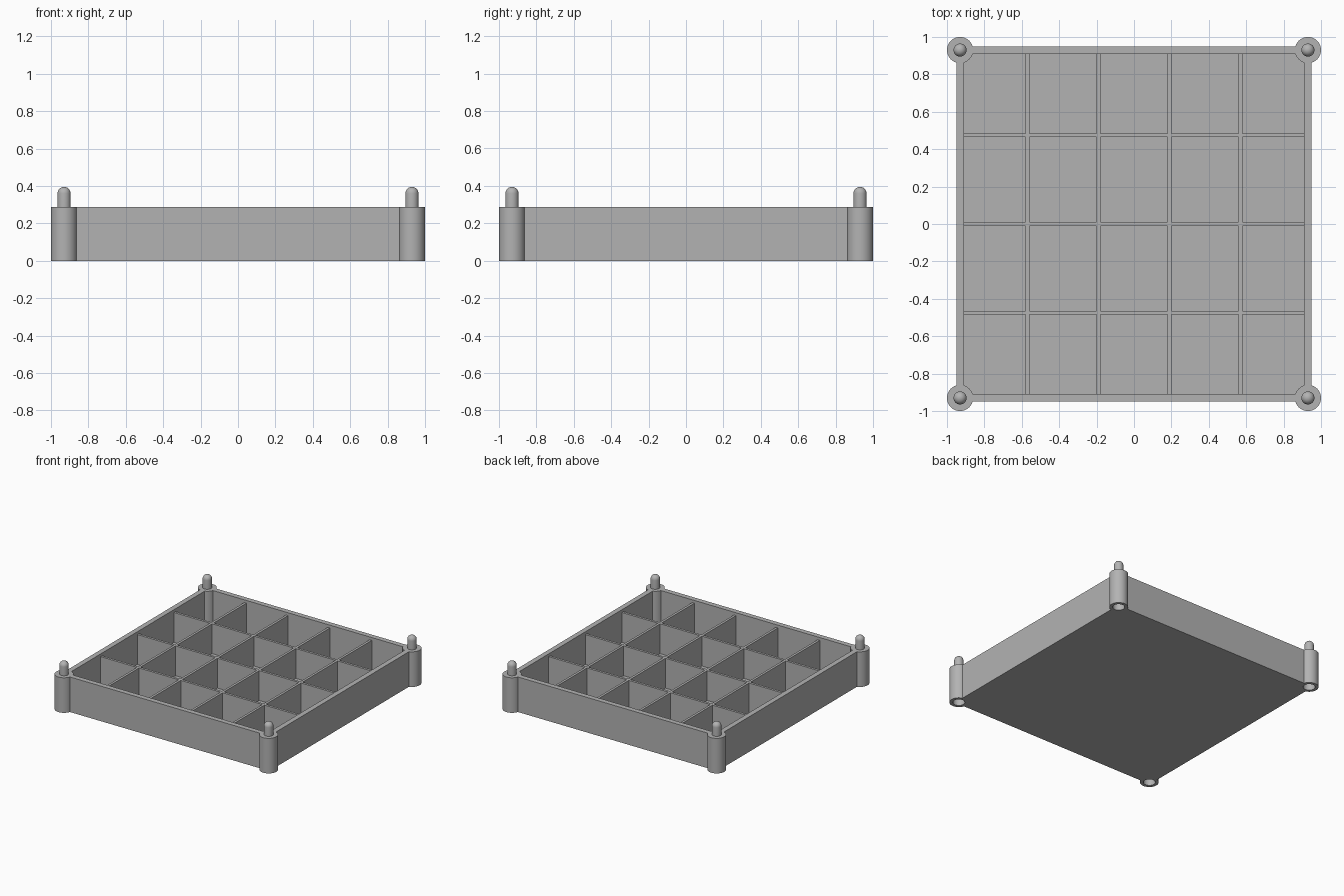
import bpy, bmesh, math
from mathutils import Matrix

if "Cube" in bpy.data.objects:
    bpy.data.objects.remove(bpy.data.objects["Cube"], do_unlink=True)

HALF, INNER = 0.95, 0.908       # tray outside and inside half widths
TOP, FLOOR = 0.288, 0.02        # rim height and floor thickness
DIVIDER_TOP = 0.265
POST = 0.93                     # corner post centre
CORNERS = [(sx * POST, sy * POST) for sx in (-1, 1) for sy in (-1, 1)]

grey = bpy.data.materials.new("grey plastic")
grey.use_nodes = True
colour = (0.45, 0.45, 0.45, 1)
grey.diffuse_color = colour
grey.node_tree.nodes["Principled BSDF"].inputs["Base Color"].default_value = colour


def finish(name, bm):
    """Turn a bmesh into a named grey object."""
    bmesh.ops.recalc_face_normals(bm, faces=bm.faces)
    mesh = bpy.data.meshes.new(name)
    bm.to_mesh(mesh)
    bm.free()
    mesh.materials.append(grey)
    obj = bpy.data.objects.new(name, mesh)
    bpy.context.collection.objects.link(obj)
    return obj


def box(name, hx, hy, z0, z1, x=0, y=0):
    bm = bmesh.new()
    place = Matrix.Translation((x, y, (z0 + z1) / 2)) @ Matrix.Diagonal((2 * hx, 2 * hy, z1 - z0, 1))
    bmesh.ops.create_cube(bm, size=1, matrix=place)
    return finish(name, bm)


def corner_cylinders(name, radius, z0, z1):
    bm = bmesh.new()
    for x, y in CORNERS:
        bmesh.ops.create_cone(bm, cap_ends=True, segments=48, radius1=radius, radius2=radius,
                              depth=z1 - z0, matrix=Matrix.Translation((x, y, (z0 + z1) / 2)))
    return finish(name, bm)


def boolean(target, helper, operation):
    mod = target.modifiers.new(helper.name, "BOOLEAN")
    mod.operation, mod.solver, mod.object = operation, "EXACT", helper
    helper.hide_render = True
    helper.hide_set(True)


def smooth(obj):
    bpy.ops.object.select_all(action="DESELECT")
    obj.select_set(True)
    bpy.context.view_layer.objects.active = obj
    bpy.ops.object.shade_smooth_by_angle(angle=math.radians(35))


# Tray with four corner posts, each with a socket underneath
tray = box("tray", HALF, HALF, 0, TOP)
boolean(tray, box("cavity_cutter", INNER, INNER, FLOOR, TOP + 0.1), "DIFFERENCE")
boolean(tray, corner_cylinders("corner_posts_helper", 0.07, 0, TOP), "UNION")
boolean(tray, corner_cylinders("socket_cutter", 0.045, -0.1, 0.12), "DIFFERENCE")

# Bake the booleans into the tray and drop the helpers
graph = bpy.context.evaluated_depsgraph_get()
baked = bpy.data.meshes.new_from_object(tray.evaluated_get(graph))
helpers = [m.object for m in tray.modifiers]
tray.modifiers.clear()
tray.data = baked
for helper in helpers:
    bpy.data.objects.remove(helper, do_unlink=True)
smooth(tray)

# Dividers: five columns by four rows of compartments
for name, count in (("column_divider", 5), ("row_divider", 4)):
    for i in range(1, count):
        at = -HALF + 2 * HALF * i / count
        if count == 5:
            box(name, 0.01, INNER, FLOOR, DIVIDER_TOP, x=at)
        else:
            box(name, INNER, 0.01, FLOOR, DIVIDER_TOP, y=at)

# Round-topped locating pins on the posts
RADIUS, PIN_TOP = 0.035, 0.395
for x, y in CORNERS:
    bm = bmesh.new()
    profile = [bm.verts.new((RADIUS, 0, TOP - 0.01))]
    for i in range(9):
        a = math.pi / 2 * i / 8
        profile.append(bm.verts.new((RADIUS * math.cos(a), 0, PIN_TOP - RADIUS + RADIUS * math.sin(a))))
    edges = [bm.edges.new(pair) for pair in zip(profile, profile[1:])]
    bmesh.ops.spin(bm, geom=profile + edges, cent=(0, 0, 0), axis=(0, 0, 1),
                   angle=math.tau, steps=32, use_merge=True)
    bmesh.ops.remove_doubles(bm, verts=bm.verts, dist=0.0005)
    bmesh.ops.translate(bm, verts=bm.verts, vec=(x, y, 0))
    smooth(finish("locating_pin", bm))
